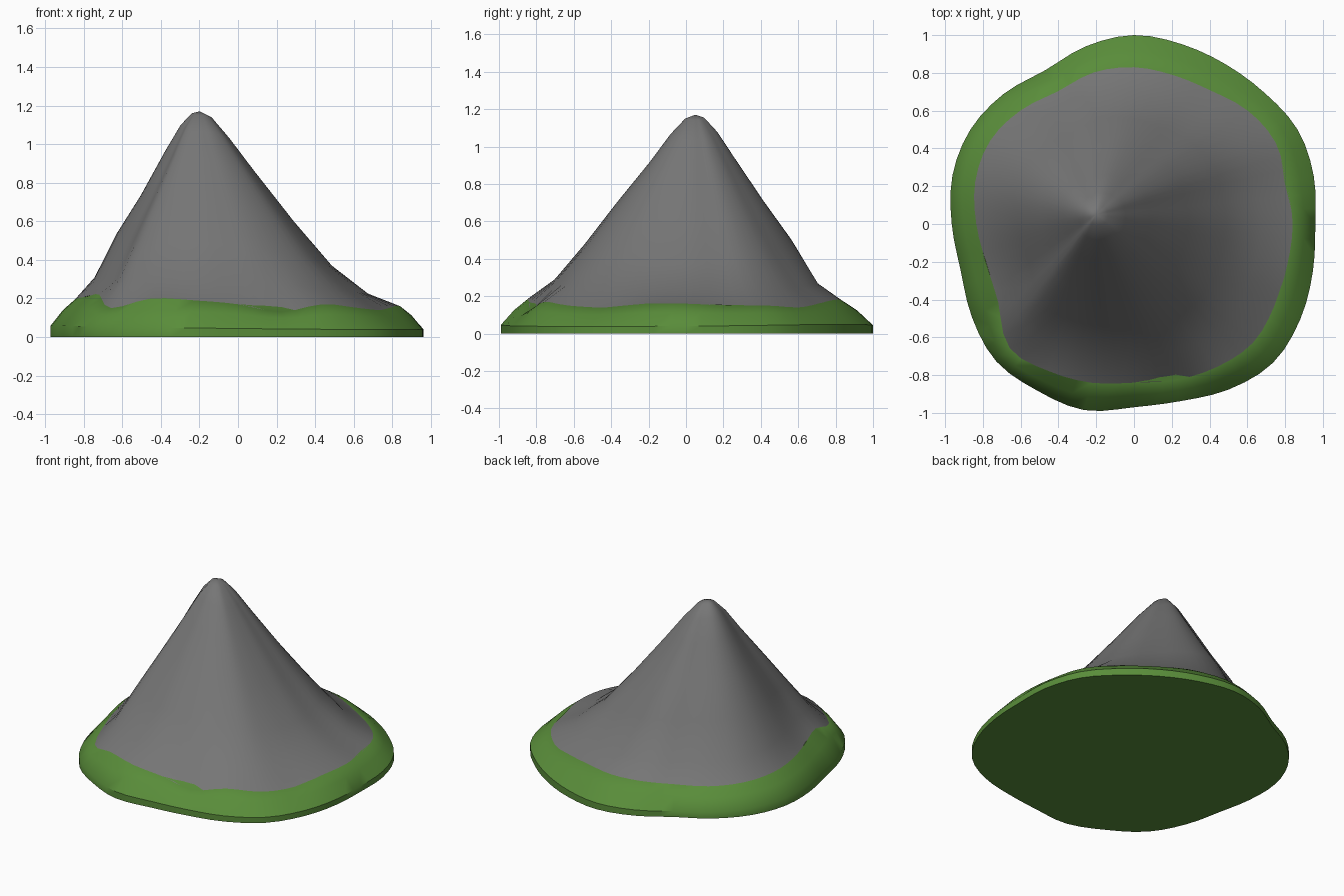
import bpy
import bmesh
from math import sin, cos, tau
from mathutils import Vector

if "Cube" in bpy.data.objects:
    bpy.data.objects.remove(bpy.data.objects["Cube"])


def make_material(name, colour):
    mat = bpy.data.materials.new(name)
    mat.use_nodes = True
    mat.diffuse_color = (*colour, 1)
    mat.node_tree.nodes["Principled BSDF"].inputs["Base Color"].default_value = (*colour, 1)
    return mat


def sample_loop(values, position):
    """Smoothly interpolate a closed list of values, position in 0..1."""
    count = len(values)
    index = int(position * count)
    t = position * count - index
    a, b, c, d = (values[(index + k) % count] for k in (-1, 0, 1, 2))
    return b + t * (c - a + t * (2 * a - 5 * b + 4 * c - d + t * (3 * (b - c) + d - a))) / 2


def add_object(name, bm, material):
    mesh = bpy.data.meshes.new(name)
    bmesh.ops.recalc_face_normals(bm, faces=bm.faces)
    bm.to_mesh(mesh)
    bm.free()
    mesh.materials.append(material)
    obj = bpy.data.objects.new(name, mesh)
    bpy.context.collection.objects.link(obj)
    bpy.ops.object.select_all(action="DESELECT")
    obj.select_set(True)
    bpy.context.view_layer.objects.active = obj
    bpy.ops.object.shade_smooth_by_angle(angle=0.7)


def bridge(bm, lower, upper):
    count = len(lower)
    for i in range(count):
        j = (i + 1) % count
        bm.faces.new((lower[i], lower[j], upper[j], upper[i]))


# Radii and heights around the centre, counter-clockwise from +x
base_radius = [.96, .985, 1, .98, .975, .985, 1, .975, .94, .975, 1, .995,
               .965, .95, .99, 1.03, 1.02, 1.02, .97, .97, 1.01, 1.04, 1.015, .98]
rock_radius = [.84, .835, .865, .85, .815, .815, .83, .83, .81, .85, .88, .87,
               .835, .81, .83, .93, .9, .87, .84, .855, .875, .89, .86, .84]
rock_height = [.16, .15, .15, .14, .16, .18, .18, .18, .17, .17, .18, .19,
               .2, .21, .22, .15, .2, .19, .17, .13, .17, .15, .14, .16]
rim_height = [.04, .05, .04, .06, .05, .04]

# Slope heights from the peak outward, one profile for each side
steps = [.06, .15, .27, .47, .66, .84]
slope_east = [1.14, 1.03, .865, .6, .37, .225]
slope_west = [1.16, 1.1, .97, .735, .54, .31]
slope_north = [1.155, 1.08, .94, .71, .505, .27]
slope_south = [1.15, 1.065, .92, .7, .48, .29]

segments = 72
peak = Vector((-.2, .05, 1.17))


def ring_point(radius, height, i):
    angle = tau * i / segments
    return Vector((radius * cos(angle), radius * sin(angle), height))


def sampled(values):
    return [sample_loop(values, i / segments) for i in range(segments)]


foot = [ring_point(r, h, i) for i, (r, h) in
        enumerate(zip(sampled(rock_radius), sampled(rock_height)))]
rim = [ring_point(r, h, i) for i, (r, h) in
       enumerate(zip(sampled(base_radius), sampled(rim_height)))]

# Rocky peak
bm = bmesh.new()
previous = [bm.verts.new(p) for p in foot]
for k in reversed(range(len(steps))):
    ring = []
    for p in foot:
        point = peak.lerp(p, steps[k])
        toward = (p - peak).xy.normalized()
        x_slope = (slope_east if toward.x > 0 else slope_west)[k]
        y_slope = (slope_north if toward.y > 0 else slope_south)[k]
        point.z = x_slope * toward.x ** 2 + y_slope * toward.y ** 2
        ring.append(bm.verts.new(point))
    bridge(bm, previous, ring)
    previous = ring
tip = bm.verts.new(peak)
for i in range(segments):
    bm.faces.new((previous[i], previous[(i + 1) % segments], tip))
add_object("rocky_peak", bm, make_material("rock grey", (.18, .18, .18)))

# Grassy skirt with a low wall and a flat underside
bm = bmesh.new()
bottom = [bm.verts.new((p.x, p.y, 0)) for p in rim]
edge = [bm.verts.new(p) for p in rim]
bulge = [bm.verts.new(p.lerp(q, .5) + Vector((0, 0, .012))) for p, q in zip(rim, foot)]
top = [bm.verts.new(p) for p in foot]
for lower, upper in ((bottom, edge), (edge, bulge), (bulge, top)):
    bridge(bm, lower, upper)
bm.faces.new(bottom[::-1])
# The open top would confuse the underside normal, so close it inside the hill
bm.faces.new(top)
add_object("grass_skirt", bm, make_material("grass green", (.1, .265, .042)))
